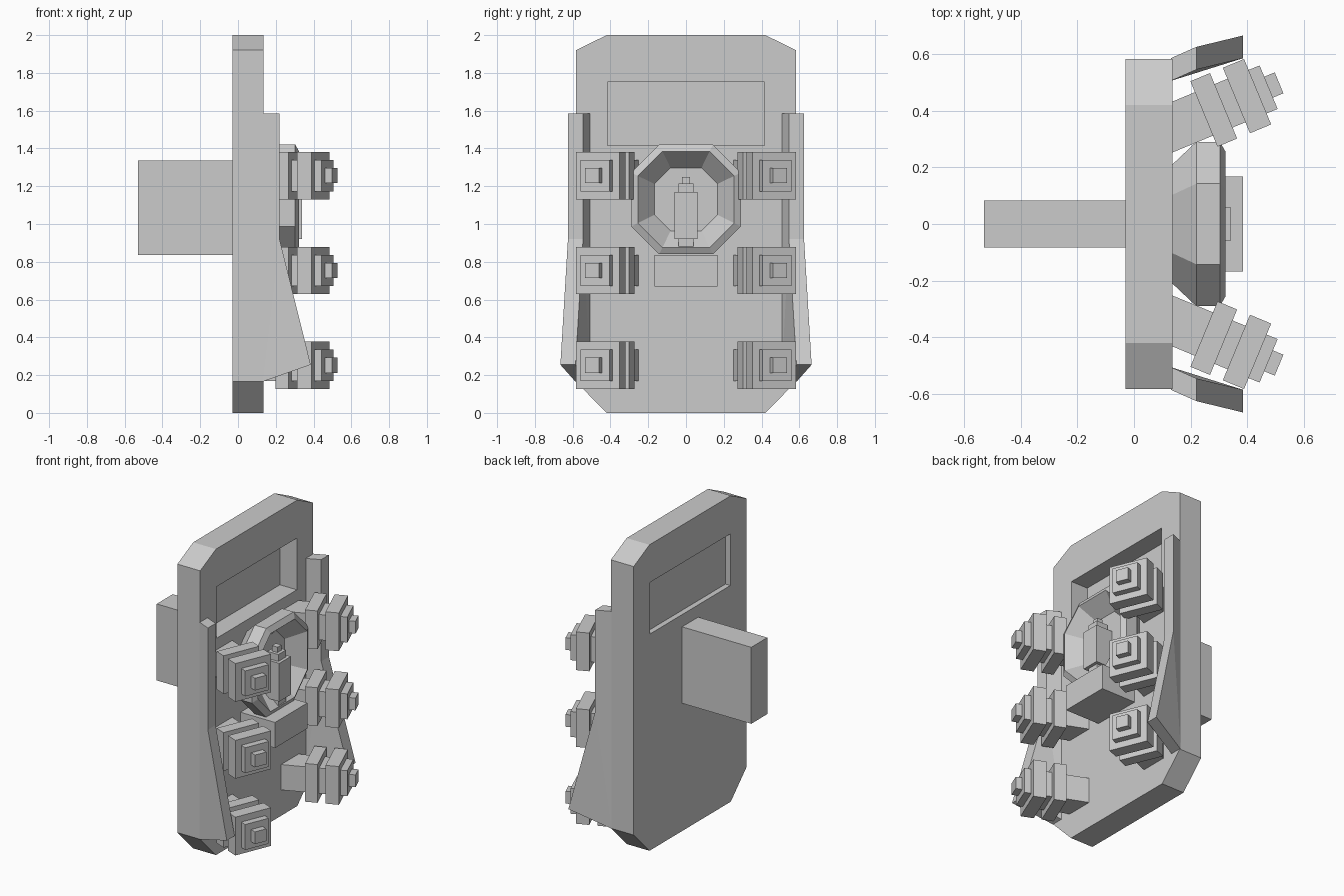
import bpy, bmesh, math
from mathutils import Matrix, Vector

if "Cube" in bpy.data.objects:
    bpy.data.objects.remove(bpy.data.objects["Cube"])


def make(name, verts, faces):
    me = bpy.data.meshes.new(name)
    bm = bmesh.new()
    vs = [bm.verts.new(v) for v in verts]
    for f in faces:
        bm.faces.new([vs[i] for i in f])
    bmesh.ops.recalc_face_normals(bm, faces=bm.faces)
    bm.to_mesh(me)
    bm.free()
    ob = bpy.data.objects.new(name, me)
    bpy.context.collection.objects.link(ob)
    return ob


def loft(name, rings):
    # closed solid through a list of equal-length rings
    n = len(rings[0])
    verts = [v for r in rings for v in r]
    faces = [list(range(n)), list(range((len(rings) - 1) * n, len(rings) * n))]
    for k in range(len(rings) - 1):
        for i in range(n):
            j = (i + 1) % n
            faces.append([k * n + i, k * n + j, (k + 1) * n + j, (k + 1) * n + i])
    return make(name, verts, faces)


def box(name, x0, x1, y0, y1, z0, z1):
    ring = lambda x: [(x, y0, z0), (x, y1, z0), (x, y1, z1), (x, y0, z1)]
    return loft(name, [ring(x0), ring(x1)])


# Chamfered shield plate with a window opening
outline = [(-.42, 0), (.42, 0), (.583, .165), (.583, 1.92),
           (.42, 2), (-.42, 2), (-.583, 1.92), (-.583, .165)]
plate = loft("shield_plate", [[(x, y, z) for y, z in outline] for x in (-.03, .135)])
cutter = box("window_cutter", -.2, .3, -.415, .415, 1.415, 1.752)
cutter.hide_render = True
cutter.hide_viewport = True
mod = plate.modifiers.new("window", 'BOOLEAN')
mod.operation = 'DIFFERENCE'
mod.solver = 'EXACT'
mod.object = cutter
box("window_pane", .005, .013, -.42, .42, 1.41, 1.757)

# Rear handle block and front ledge
box("rear_handle", -.53, -.03, -.083, .083, .835, 1.335)
box("front_ledge", .13, .385, -.167, .167, .67, .837)

# Octagonal bowl: (x, half size) profile, outside then back in to the floor
bowl = [(.13, .205), (.22, .29), (.303, .29), (.323, .255), (.22, .167)]
rings = []
for x, r in bowl:
    c = r * .49
    pts = [(-c, -r), (c, -r), (r, -c), (r, c), (c, r), (-c, r), (-r, c), (-r, -c)]
    rings.append([(x, y, 1.13 + z) for y, z in pts])
loft("round_bowl", rings)

# Small bottle standing in the bowl: half width, bottom, top
for name, h, z0, z1 in (("bottle_base", .04, .88, .92), ("bottle_body", .06, .92, 1.17),
                        ("bottle_neck", .04, 1.17, 1.215), ("bottle_cap", .02, 1.215, 1.25)):
    box(name, .28 - h, .28 + h, -h, h, z0, z1)

# Stepped studs angled outward: (distance along axis, half width)
steps = [(-.04, .083), (.121, .083), (.121, .125), (.196, .125), (.196, .083), (.245, .083),
         (.245, .125), (.326, .125), (.326, .083), (.368, .083), (.368, .04), (.408, .04)]
for side, label in ((1, "left"), (-1, "right")):
    for k, z in enumerate((.252, .754, 1.256)):
        stud = loft(f"stud_{label}_{k + 1}",
                    [[(d, -h, -h), (d, h, -h), (d, h, h), (d, -h, h)] for d, h in steps])
        stud.data.transform(Matrix.Translation(Vector((.135, side * .342, z))) @
                            Matrix.Rotation(side * math.radians(22.5), 4, 'Z'))

# Flared side flanges: inner edge points, thickened sideways
edge = [(.13, .505, 1.585), (.22, .545, 1.585), (.22, .545, .92),
        (.385, .585, .255), (.13, .505, .165)]
n = len(edge)
for side, label in ((1, "left"), (-1, "right")):
    verts = [(x, side * (y + t), z) for t in (0, .08) for x, y, z in edge]
    faces = [[o + i for i in f] for o in (0, n) for f in ((0, 1, 2, 4), (2, 3, 4))]
    faces += [[i, (i + 1) % n, n + (i + 1) % n, n + i] for i in range(n)]
    make(f"side_flange_{label}", verts, faces)
